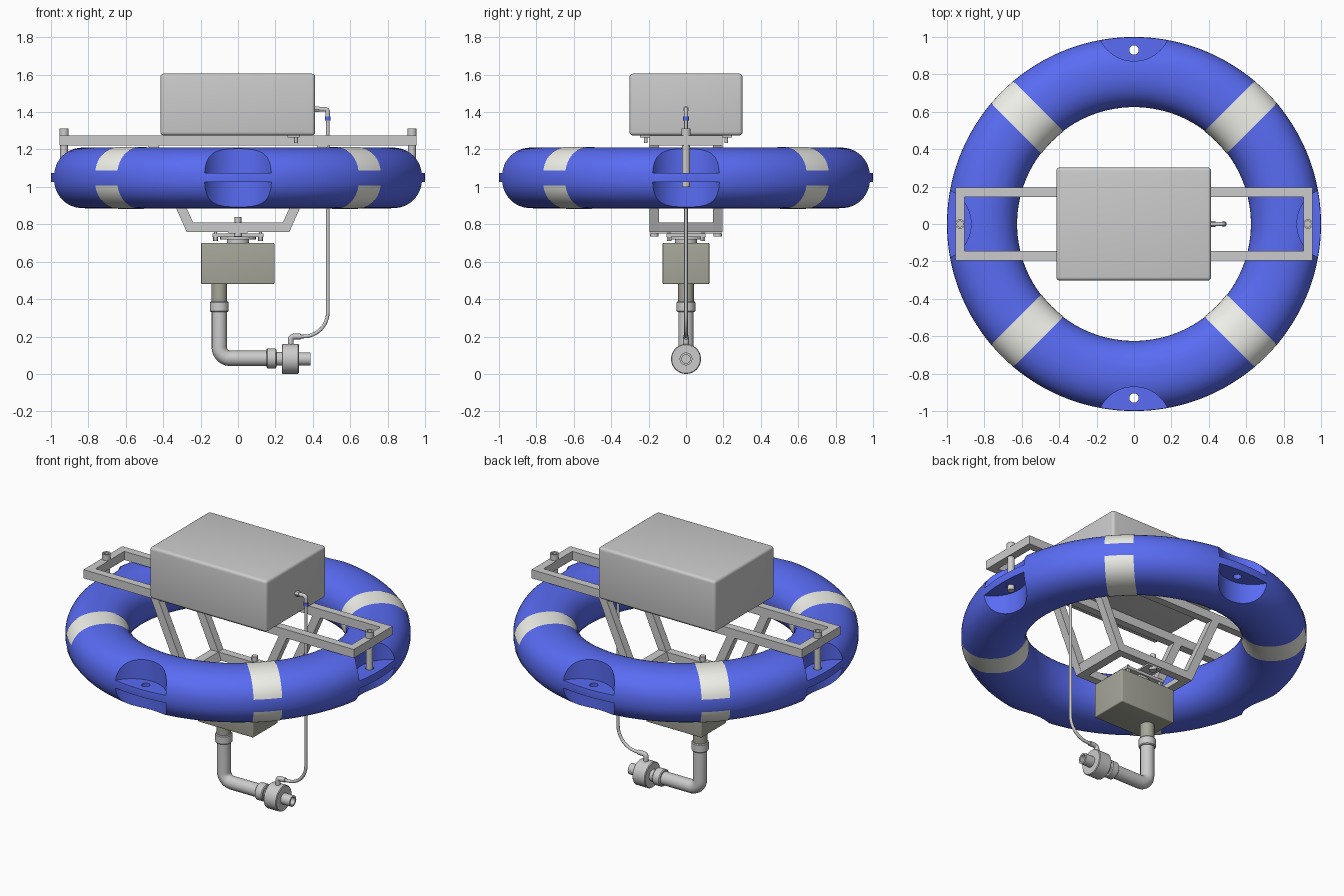
import bpy, bmesh, math
from mathutils import Vector, Matrix

if "Cube" in bpy.data.objects:
    bpy.data.objects.remove(bpy.data.objects["Cube"])

def mat(name, c):
    m = bpy.data.materials.new(name)
    m.diffuse_color = (*c, 1)
    m.use_nodes = True
    m.node_tree.nodes["Principled BSDF"].inputs["Base Color"].default_value = m.diffuse_color
    return m

BLUE = mat("blue", (0.1, 0.15, 0.9))
WHITE = mat("white", (0.88, 0.88, 0.83))
OLIVE = mat("olive_grey", (0.38, 0.38, 0.32))

def finish(name, bm, m=None, angle=35):
    bmesh.ops.recalc_face_normals(bm, faces=bm.faces)
    me = bpy.data.meshes.new(name)
    bm.to_mesh(me)
    bm.free()
    ob = bpy.data.objects.new(name, me)
    bpy.context.collection.objects.link(ob)
    if m:
        me.materials.append(m)
    smooth(ob, angle)
    return ob

def smooth(ob, angle=35):
    bpy.ops.object.select_all(action='DESELECT')
    ob.select_set(True)
    bpy.context.view_layer.objects.active = ob
    bpy.ops.object.shade_smooth_by_angle(angle=math.radians(angle))

def box(name, x0, x1, y0, y1, z0, z1, bevel=0, m=None):
    bm = bmesh.new()
    bmesh.ops.create_cube(bm, size=1, matrix=Matrix.Translation(((x0+x1)/2, (y0+y1)/2, (z0+z1)/2))
                          @ Matrix.Diagonal((x1-x0, y1-y0, z1-z0, 1)))
    if bevel:
        bmesh.ops.bevel(bm, geom=bm.edges[:], offset=bevel, segments=4, profile=0.5, affect='EDGES')
    return finish(name, bm, m)

def prism(name, pts, y0, y1):
    bm = bmesh.new()
    f = bm.faces.new([bm.verts.new((x, y0, z)) for x, z in pts])
    r = bmesh.ops.extrude_face_region(bm, geom=[f])
    bmesh.ops.translate(bm, vec=(0, y1-y0, 0), verts=[v for v in r['geom'] if isinstance(v, bmesh.types.BMVert)])
    return finish(name, bm)

def lathe(name, prof, at=(0, 0, 0), axis='Z', n=32, m=None):
    """prof: (radius, distance along the axis); ends are capped"""
    bm = bmesh.new()
    rings = []
    for r, h in prof:
        ring = []
        for i in range(n):
            a = 2*math.pi*i/n
            u, v = r*math.cos(a), r*math.sin(a)
            p = (u, v, h) if axis == 'Z' else (h, u, v)
            ring.append(bm.verts.new(Vector(p) + Vector(at)))
        rings.append(ring)
    for a, b in zip(rings, rings[1:]):
        for i in range(n):
            bm.faces.new((a[i], a[(i+1) % n], b[(i+1) % n], b[i]))
    bm.faces.new(rings[0])
    bm.faces.new(rings[-1])
    return finish(name, bm, m)

def pipe(name, pts, radius, bends, m=None):
    """round tube along straight runs with filleted corners"""
    pts = [Vector(p) for p in pts]
    path = [pts[0]]
    for i in range(1, len(pts)-1):
        p, d1, d2 = pts[i], (pts[i-1]-pts[i]).normalized(), (pts[i+1]-pts[i]).normalized()
        b = bends[i-1]
        c = p + (d1+d2)*b
        for k in range(13):
            t = math.pi/2*k/12
            path.append(c - d2*b*math.cos(t) - d1*b*math.sin(t))
    path.append(pts[-1])
    cu = bpy.data.curves.new(name, 'CURVE')
    cu.dimensions = '3D'
    cu.bevel_depth, cu.bevel_resolution, cu.use_fill_caps = radius, 6, True
    s = cu.splines.new('POLY')
    s.points.add(len(path)-1)
    for q, p in zip(s.points, path):
        q.co = (*p, 1)
    ob = bpy.data.objects.new(name, cu)
    bpy.context.collection.objects.link(ob)
    bpy.ops.object.select_all(action='DESELECT')
    ob.select_set(True)
    bpy.context.view_layer.objects.active = ob
    bpy.ops.object.convert(target='MESH')
    if m:
        ob.data.materials.append(m)
    smooth(ob)
    return ob

# Float ring cross-section
RC, ZC, RA, RB = 0.8125, 1.048, 0.1875, 0.1625
def section(phi, off=0):
    c, s = math.cos(phi), math.sin(phi)
    e = 2/2.2
    return (RC + (RA+off)*math.copysign(abs(c)**e, c), ZC + (RB+off)*math.copysign(abs(s)**e, s))

# Float ring
bm = bmesh.new()
N, M = 144, 48
g = [[bm.verts.new((r*math.cos(2*math.pi*i/N), r*math.sin(2*math.pi*i/N), z))
      for r, z in (section(2*math.pi*j/M) for j in range(M))] for i in range(N)]
for i in range(N):
    for j in range(M):
        bm.faces.new((g[i][j], g[(i+1) % N][j], g[(i+1) % N][(j+1) % M], g[i][(j+1) % M]))
ring = finish("float_ring", bm, BLUE)

# Pockets with a drilled web at the four quarter points
def cutter(name, rad, dist, spans):
    bm = bmesh.new()
    for k in range(4):
        a = k*math.pi/2
        for z0, z1 in spans:
            bmesh.ops.create_cone(bm, cap_ends=True, segments=64, radius1=rad, radius2=rad, depth=z1-z0,
                                  matrix=Matrix.Translation((dist*math.cos(a), dist*math.sin(a), (z0+z1)/2)))
    ob = finish(name, bm, BLUE)
    ob.hide_render = True
    return ob

for c in (cutter("pocket_cutter", 0.199, 1.07, [(1.075, 1.4), (0.7, 1.027)]),
          cutter("hole_cutter", 0.025, 0.93, [(0.95, 1.15)])):
    md = ring.modifiers.new("cut", 'BOOLEAN')
    md.object, md.operation, md.solver = c, 'DIFFERENCE', 'EXACT'
    bpy.context.view_layer.objects.active = ring
    bpy.ops.object.modifier_apply(modifier=md.name)
    bpy.data.objects.remove(c)
smooth(ring, 30)

# White bands, open on the outer rim
for k in range(4):
    bm = bmesh.new()
    base = math.pi/4 + k*math.pi/2
    p0 = 0.21
    rows = []
    for j in range(49):
        r, z = section(p0 + (2*math.pi-2*p0)*j/48, 0.003)
        row = []
        for i in range(9):
            a = base + math.asin((-0.084 + 0.021*i)/r)
            row.append(bm.verts.new((r*math.cos(a), r*math.sin(a), z)))
        rows.append(row)
    for a, b in zip(rows, rows[1:]):
        for i in range(8):
            bm.faces.new((a[i], a[i+1], b[i+1], b[i]))
    finish(f"white_band_{k+1}", bm, WHITE)

# Top frame, hanging legs and bolts
for s in (-1, 1):
    y0, y1 = sorted((s*0.145, s*0.195))
    box("top_rail", -0.955, 0.955, y0, y1, 1.22, 1.275)
    prism("hanging_legs", [(-.48, 1.22), (-.275, .76), (.275, .76), (.48, 1.22),
                           (.425, 1.22), (.24, .81), (-.24, .81), (-.425, 1.22)], y0, y1)
    x0, x1 = sorted((s*0.905, s*0.955))
    box("top_end_bar", x0, x1, -0.145, 0.145, 1.22, 1.275)
    prism("lower_cross_bar", [(s*.22, .76), (s*.275, .76), (s*.295, .81), (s*.24, .81)], -0.145, 0.145)
    lathe("ring_bolt", [(.021, 1.0), (.021, 1.275), (.025, 1.275), (.025, 1.313), (.016, 1.313), (.016, 1.295)],
          (s*0.93, 0, 0))
    lathe("plate_bolt", [(.022, .735), (.022, .75), (.012, .75), (.012, .81), (.018, .81), (.018, .84)],
          (0, s*0.17, 0), n=12)
    # Box fixing clips
    y0, y1 = sorted((s*0.195, s*0.245))
    box("box_clip", 0.265, 0.33, y0, y1, 1.263, 1.277)
    lathe("clip_screw", [(.009, 1.235), (.009, 1.265)], (0.31, s*0.215, 0), n=12)

# Control box
box("control_box", -0.415, 0.412, -0.302, 0.302, 1.275, 1.605, 0.018)

# Mounting plates between lower frame and pump box
box("mount_strip", -0.05, 0.05, -0.19, 0.19, 0.75, 0.76)
box("mount_plate", -0.137, 0.137, -0.105, 0.105, 0.732, 0.75)
lathe("mount_disc", [(.06, .70), (.06, .718), (.095, .718), (.095, .732)])
for x in (-0.12, 0.12):
    for y in (-0.09, 0.09):
        lathe("mount_bolt", [(.014, .71), (.014, .732), (.009, .732), (.009, .762)], (x, y, 0), n=6)

# Pump box with outlet pipe
box("pump_box", -0.197, 0.195, -0.125, 0.125, 0.48, 0.70, 0.006, OLIVE)
lathe("outlet_neck", [(.042, .37), (.042, .49)], (-0.1, 0, 0), m=OLIVE)
lathe("outlet_collar", [(.046, .332), (.05, .337), (.05, .382), (.046, .387)], (-0.1, 0, 0))
pipe("elbow_pipe", [(-0.1, 0, 0.35), (-0.1, 0, 0.083), (0.17, 0, 0.083)], 0.041, [0.06])
lathe("pipe_collar", [(.048, .152), (.053, .157), (.053, .2), (.048, .205)], (0, 0, 0.083), 'X')
lathe("injector_body", [(.036, .2), (.036, .235), (.076, .235), (.08, .239), (.08, .321), (.076, .325),
                        (.034, .325), (.034, .388), (.023, .388), (.023, .30)], (0, 0, 0.08), 'X', 48)

# Air hose and its fittings
pipe("hose_elbow_top", [(0.41, 0, 1.415), (0.48, 0, 1.415), (0.48, 0, 1.36)], 0.012, [0.014])
lathe("hose_nut_box", [(.017, .41), (.017, .435)], (0, 0, 1.415), 'X', 6)
lathe("hose_ferrule", [(.015, 1.355), (.015, 1.375)], (0.48, 0, 0), n=24, m=BLUE)
pipe("air_hose", [(0.48, 0, 1.37), (0.48, 0, 0.20), (0.32, 0, 0.20)], 0.0095, [0.13])
pipe("hose_elbow_bottom", [(0.335, 0, 0.20), (0.282, 0, 0.20), (0.282, 0, 0.14)], 0.015, [0.017])
